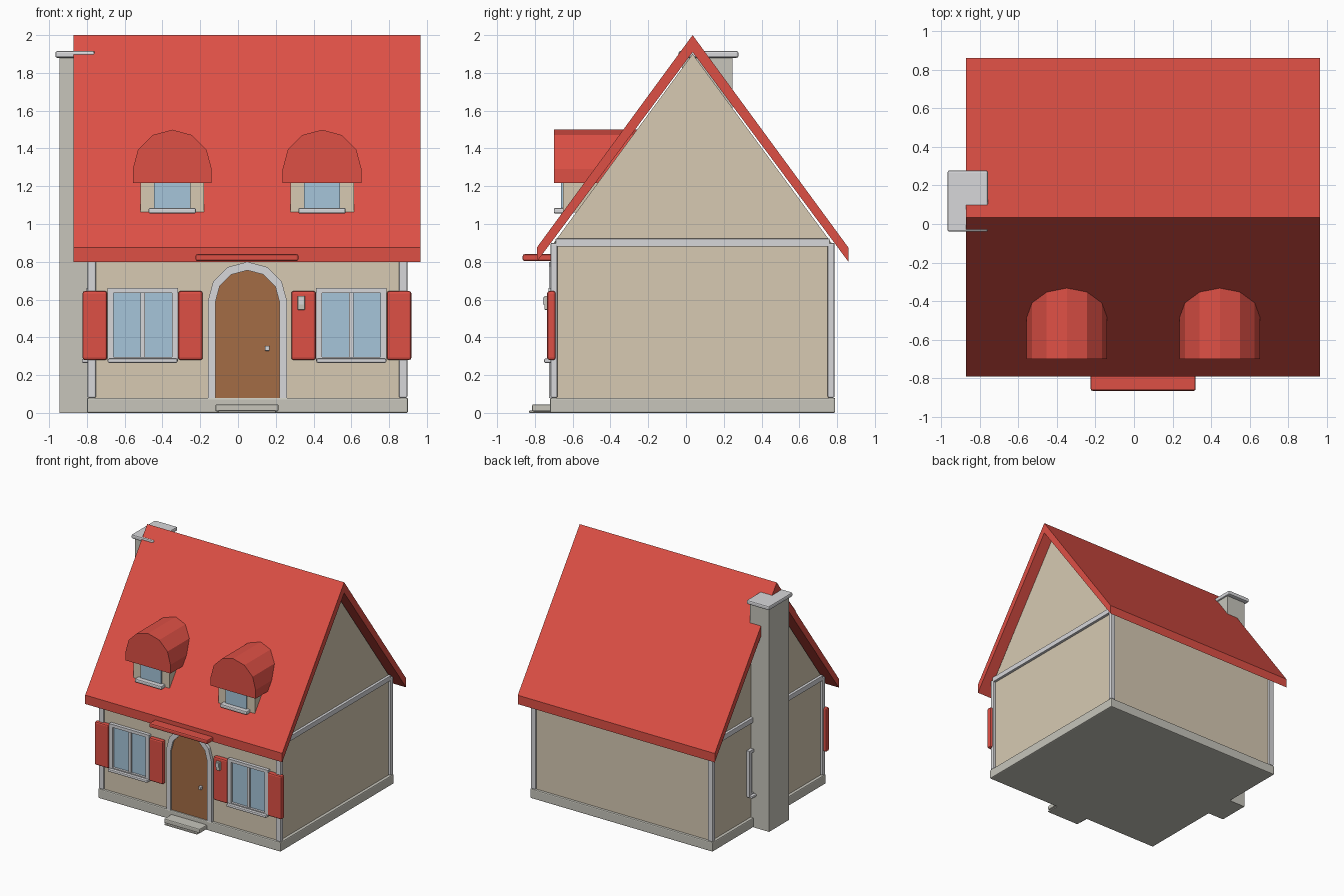
import bpy, bmesh
from math import pi, cos, sin
from mathutils import Vector

cube = bpy.data.objects.get("Cube")
if cube:
    bpy.data.objects.remove(cube, do_unlink=True)


def material(name, rgb):
    m = bpy.data.materials.new(name)
    m.use_nodes = True
    m.diffuse_color = (*rgb, 1)
    m.node_tree.nodes["Principled BSDF"].inputs["Base Color"].default_value = (*rgb, 1)
    return m


RED = material("red_tile", (0.73, 0.08, 0.06))
WALL = material("cream_plaster", (0.68, 0.59, 0.45))
STONE = material("warm_stone", (0.57, 0.56, 0.50))
TRIM = material("pale_grey_trim", (0.68, 0.68, 0.70))
GLASS = material("blue_glass", (0.38, 0.56, 0.70))
WOOD = material("brown_wood", (0.37, 0.15, 0.06))


def finish(name, bm, mat, bevel=0):
    bmesh.ops.recalc_face_normals(bm, faces=bm.faces)
    mesh = bpy.data.meshes.new(name)
    bm.to_mesh(mesh)
    bm.free()
    mesh.materials.append(mat)
    ob = bpy.data.objects.new(name, mesh)
    bpy.context.collection.objects.link(ob)
    if bevel:
        mod = ob.modifiers.new("Bevel", 'BEVEL')
        mod.width = bevel
        mod.segments = 2
    return ob


def box(name, x, y, z, mat, bevel=0):
    """Box given by its (min, max) on each axis."""
    bm = bmesh.new()
    bmesh.ops.create_cube(bm, size=1)
    for v in bm.verts:
        v.co = [(lo + hi) / 2 + c * (hi - lo) for c, (lo, hi) in zip(v.co, (x, y, z))]
    return finish(name, bm, mat, bevel)


def prism(name, points, axis, start, end, mat):
    """Extrude a profile along x (points are y, z) or y (points are x, z)."""
    bm = bmesh.new()
    at = (lambda a, b: (start, a, b)) if axis == "x" else (lambda a, b: (a, start, b))
    face = bm.faces.new([bm.verts.new(at(a, b)) for a, b in points])
    ext = bmesh.ops.extrude_face_region(bm, geom=[face])
    shift = Vector((end - start, 0, 0) if axis == "x" else (0, end - start, 0))
    bmesh.ops.translate(bm, vec=shift, verts=[v for v in ext["geom"] if isinstance(v, bmesh.types.BMVert)])
    return finish(name, bm, mat)


def arch(cx, radius, bottom, spring):
    """Round-topped outline, going from lower left to lower right."""
    curve = [(cx - radius * cos(pi * i / 6), spring + radius * sin(pi * i / 6)) for i in range(7)]
    return [(cx - radius, bottom)] + curve + [(cx + radius, bottom)]


# House body, plinth and roof
prism("walls", [(-0.70, 0.04), (0.77, 0.04), (0.77, 0.90), (0.035, 1.90), (-0.70, 0.90)],
      "x", -0.775, 0.875, WALL)
box("plinth", (-0.80, 0.90), (-0.72, 0.79), (0, 0.08), STONE, 0.008)
prism("roof", [(-0.79, 0.80), (-0.79, 0.875), (0.035, 2.0), (0.86, 0.875), (0.86, 0.80), (0.035, 1.91)],
      "x", -0.87, 0.965, RED)

# Corner posts and gable beams
for side, x in (("right", (-0.797, -0.752)), ("left", (0.852, 0.897))):
    for end, y in (("front", (-0.717, -0.68)), ("back", (0.75, 0.787))):
        box(f"{end}_{side}_corner_post", x, y, (0.08, 0.90), TRIM, 0.008)
    box(f"{side}_gable_beam", x, (-0.69, 0.76), (0.88, 0.923), TRIM, 0.004)

# Chimney
box("chimney_shaft", (-0.945, -0.77), (-0.02, 0.245), (0, 1.89), STONE)
box("chimney_cap", (-0.967, -0.758), (-0.04, 0.278), (1.88, 1.915), TRIM, 0.01)

# Door with arched surround, knob, step and canopy
outer = arch(0.05, 0.21, 0.08, 0.59)
inner = arch(0.05, 0.17, 0.08, 0.585)
prism("door_surround", outer + inner[::-1], "y", -0.725, -0.69, TRIM)
prism("door", inner, "y", -0.71, -0.69, WOOD)
box("door_knob", (0.142, 0.168), (-0.735, -0.70), (0.328, 0.355), TRIM, 0.006)
box("door_step", (-0.12, 0.215), (-0.815, -0.70), (0.008, 0.045), STONE, 0.008)
box("door_step_foot", (-0.105, 0.20), (-0.83, -0.70), (0, 0.012), STONE, 0.003)
box("door_canopy", (-0.225, 0.32), (-0.865, -0.69), (0.804, 0.84), RED, 0.01)


def window(name, c):
    """Two-pane window with sill on the front wall, centred at x = c; returns its parts."""
    parts = [
        box(name + "_glass", (c - 0.16, c + 0.16), (-0.708, -0.69), (0.28, 0.65), GLASS),
        box(name + "_mullion", (c - 0.012, c + 0.012), (-0.718, -0.69), (0.28, 0.65), TRIM),
        box(name + "_head", (c - 0.187, c + 0.187), (-0.728, -0.69), (0.635, 0.66), TRIM),
        box(name + "_bottom_rail", (c - 0.187, c + 0.187), (-0.728, -0.69), (0.275, 0.295), TRIM),
        box(name + "_sill", (c - 0.185, c + 0.185), (-0.752, -0.69), (0.265, 0.287), TRIM, 0.007)]
    for s in (-1, 1):
        jamb = sorted((c + s * 0.155, c + s * 0.187))
        parts.append(box(f"{name}_jamb", jamb, (-0.728, -0.69), (0.275, 0.66), TRIM))
    return parts


# Front windows with shutters
for side, c in (("right", -0.505), ("left", 0.60)):
    window(f"front_{side}_window", c)
    for s in (-1, 1):
        mid = c + s * 0.253
        box(f"{side}_shutter", (mid - 0.065, mid + 0.065), (-0.735, -0.69), (0.28, 0.645), RED, 0.012)
box("mail_box", (0.315, 0.355), (-0.75, -0.72), (0.545, 0.62), STONE, 0.006)
box("mail_box_plate", (0.322, 0.348), (-0.756, -0.749), (0.575, 0.612), TRIM)

# Side window behind the chimney, turned a quarter to face -x
for part in window("side_window", 0):
    part.rotation_euler.z = -pi / 2
    part.location = (-0.075, 0.113, 0)

# Dormers
for side, c in (("right", -0.348), ("left", 0.445)):
    box(f"{side}_dormer_wall", (c - 0.168, c + 0.168), (-0.652, -0.30), (1.062, 1.25), WALL)
    prism(f"{side}_dormer_roof", arch(c, 0.209, 1.217, 1.29), "y", -0.70, -0.25, RED)
    box(f"{side}_dormer_glass", (c - 0.096, c + 0.096), (-0.662, -0.64), (1.07, 1.225), GLASS)
    box(f"{side}_dormer_sill", (c - 0.125, c + 0.125), (-0.70, -0.64), (1.055, 1.085), TRIM, 0.008)
